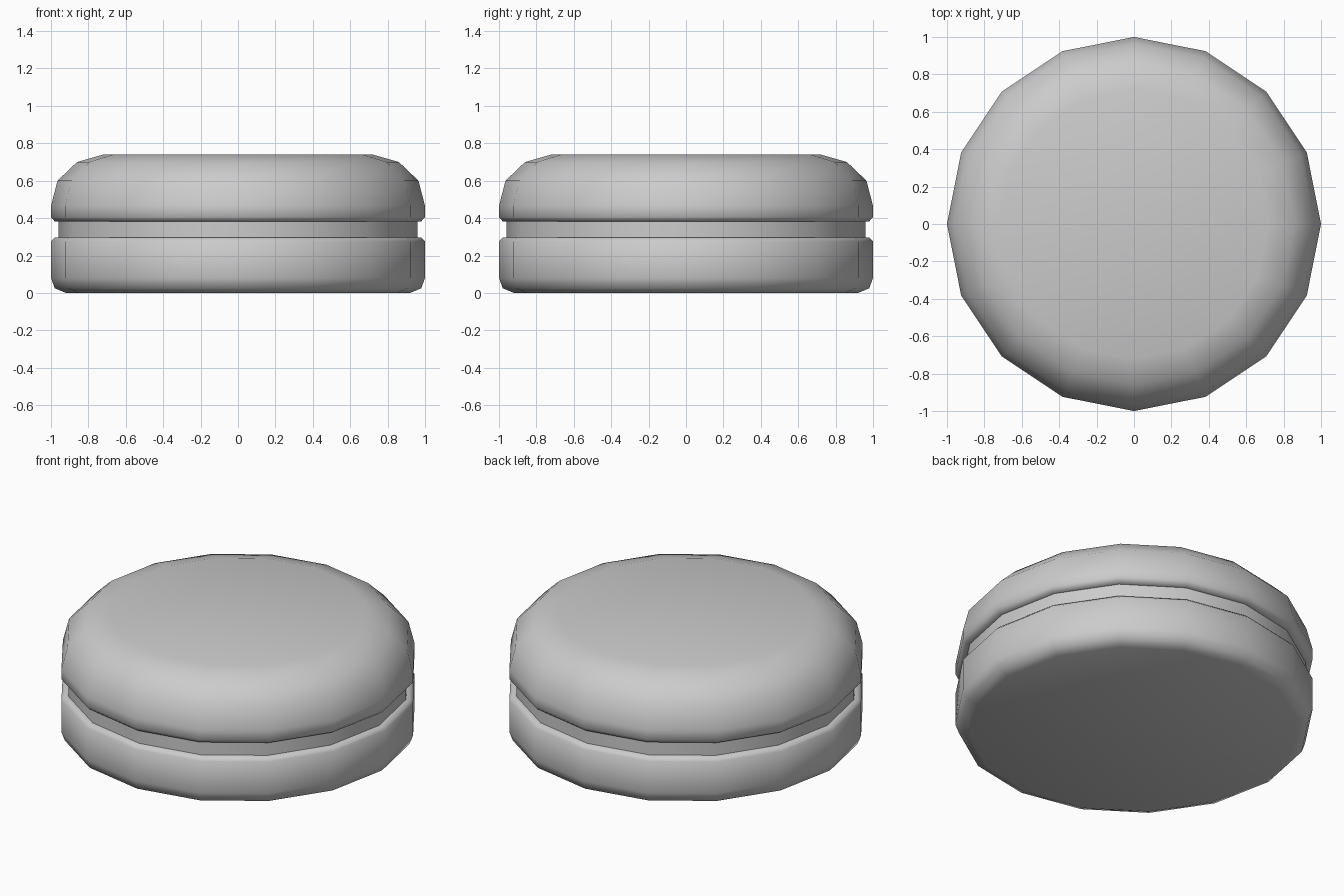
import bpy, bmesh, math

cube = bpy.data.objects.get("Cube")
if cube:
    bpy.data.objects.remove(cube, do_unlink=True)

SIDES = 16

grey = bpy.data.materials.new("plain grey")
grey.use_nodes = True
COLOUR = (0.6, 0.6, 0.6, 1)
grey.diffuse_color = COLOUR
grey.node_tree.nodes["Principled BSDF"].inputs["Base Color"].default_value = COLOUR


def turned_part(name, profile, caps=True):
    """Turn a (radius, height) profile, listed bottom to top, round the z axis."""
    bm = bmesh.new()
    rings = []
    for radius, height in profile:
        angles = [math.tau * i / SIDES for i in range(SIDES)]
        rings.append([bm.verts.new((radius * math.cos(a), radius * math.sin(a), height))
                      for a in angles])
    for low, high in zip(rings, rings[1:]):
        for i in range(SIDES):
            j = (i + 1) % SIDES
            bm.faces.new((low[i], low[j], high[j], high[i]))
    if caps:
        bm.faces.new(rings[0][::-1])
        bm.faces.new(rings[-1])
    mesh = bpy.data.meshes.new(name)
    bm.to_mesh(mesh)
    bm.free()
    mesh.materials.append(grey)
    obj = bpy.data.objects.new(name, mesh)
    bpy.context.collection.objects.link(obj)
    bpy.ops.object.select_all(action="DESELECT")
    obj.select_set(True)
    bpy.context.view_layer.objects.active = obj
    bpy.ops.object.shade_smooth_by_angle(angle=math.radians(65))
    return obj


# Straight-sided lower shell with softened rims
turned_part("lower_shell", [(0.92, 0), (0.98, 0.025), (1, 0.08), (1, 0.275),
                            (0.98, 0.295), (0.95, 0.297)])

# Recessed band between the shells
turned_part("middle_band", [(0.96, 0.296), (0.96, 0.382)], caps=False)

# Domed upper shell with a flat top
turned_part("upper_shell", [(0.95, 0.381), (0.98, 0.383), (1, 0.405), (1, 0.465),
                            (0.965, 0.6), (0.86, 0.7), (0.72, 0.74)])
